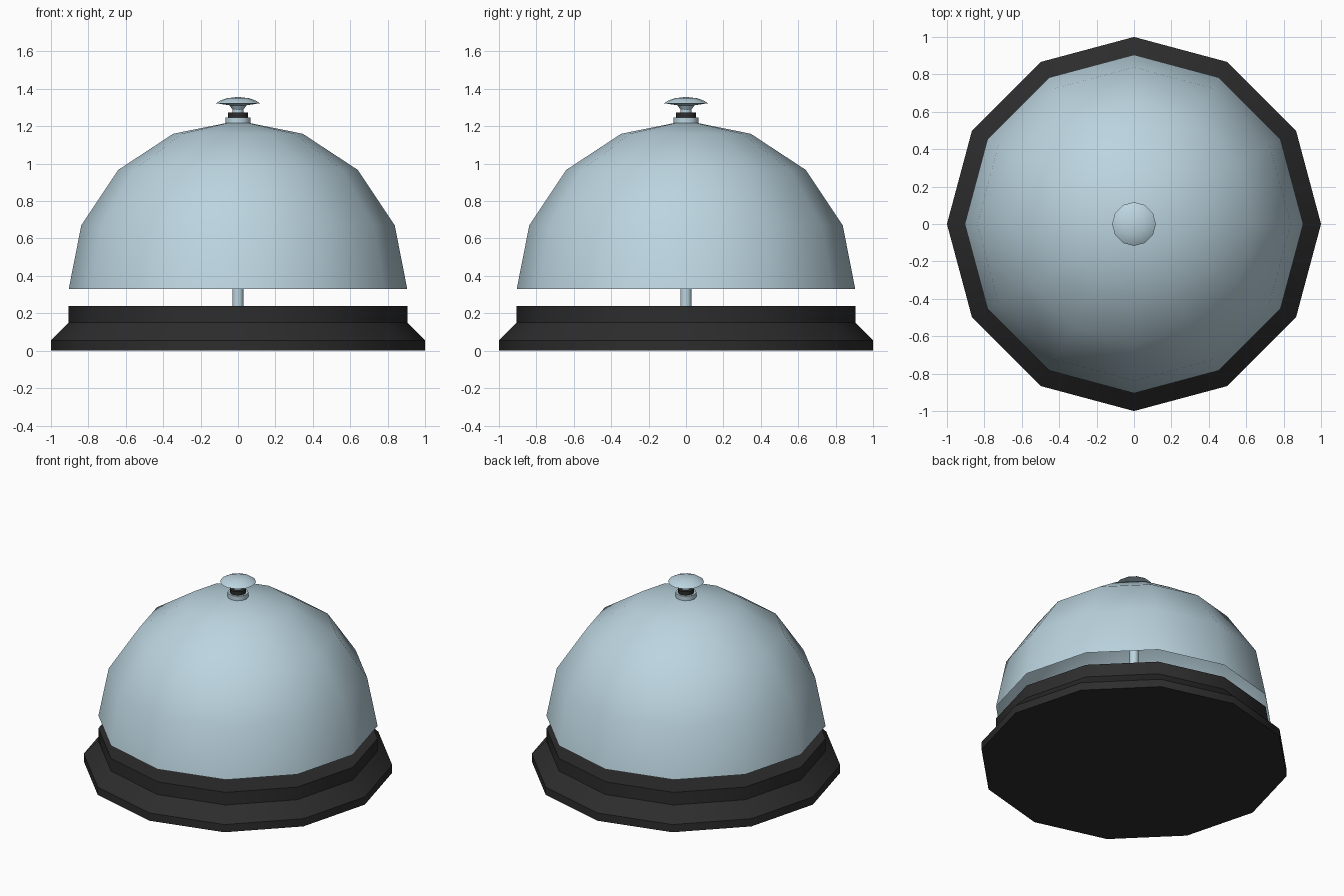
import bpy, bmesh, math

if "Cube" in bpy.data.objects:
    bpy.data.objects.remove(bpy.data.objects["Cube"])


def material(name, rgb):
    m = bpy.data.materials.new(name)
    m.diffuse_color = (*rgb, 1)
    m.use_nodes = True
    m.node_tree.nodes["Principled BSDF"].inputs["Base Color"].default_value = m.diffuse_color
    return m


STEEL = material("pale blue steel", (0.50, 0.66, 0.74))
BLACK = material("black", (0.026, 0.026, 0.026))


def lathe(name, profile, mat, sides=12, cap_bottom=True, angle=40):
    """Spin (radius, z) points, listed from bottom to top, around z."""
    bm = bmesh.new()
    rings = []
    for r, z in profile:
        if r == 0:
            rings.append([bm.verts.new((0, 0, z))] * sides)
        else:
            rings.append([bm.verts.new((r * math.cos(2 * math.pi * i / sides),
                                        r * math.sin(2 * math.pi * i / sides), z))
                          for i in range(sides)])
    for low, high in zip(rings, rings[1:]):
        for i in range(sides):
            j = (i + 1) % sides
            corners = dict.fromkeys((low[i], low[j], high[j], high[i]))
            bm.faces.new(list(corners))
    if cap_bottom:
        bm.faces.new(rings[0][::-1])
    if profile[-1][0] > 0:
        bm.faces.new(rings[-1])
    mesh = bpy.data.meshes.new(name)
    bm.to_mesh(mesh)
    bm.free()
    mesh.materials.append(mat)
    ob = bpy.data.objects.new(name, mesh)
    bpy.context.collection.objects.link(ob)
    bpy.ops.object.select_all(action='DESELECT')
    ob.select_set(True)
    bpy.context.view_layer.objects.active = ob
    bpy.ops.object.shade_smooth_by_angle(angle=math.radians(angle))
    return ob


# Stepped twelve-sided foot
lathe("base", [(1, 0), (1, 0.055), (0.905, 0.15), (0.905, 0.24)], BLACK)

# Hollow bell, open underneath
lathe("bell_dome", [(0.905, 0.33), (0.838, 0.67), (0.64, 0.967),
                    (0.346, 1.16), (0, 1.23)], STEEL, cap_bottom=False)

# Rod from the base up through the bell to the button
lathe("centre_rod", [(0.03, 0.24), (0.03, 1.30)], STEEL)

# Collar and washer on top of the bell
lathe("collar", [(0.068, 1.215), (0.068, 1.248)], STEEL)
lathe("washer", [(0.053, 1.248), (0.053, 1.274)], BLACK)

# Push button with flared neck and domed cap
lathe("button", [(0.03, 1.29), (0.045, 1.312), (0.117, 1.323), (0.10, 1.335),
                 (0.06, 1.35), (0, 1.357)], STEEL)
